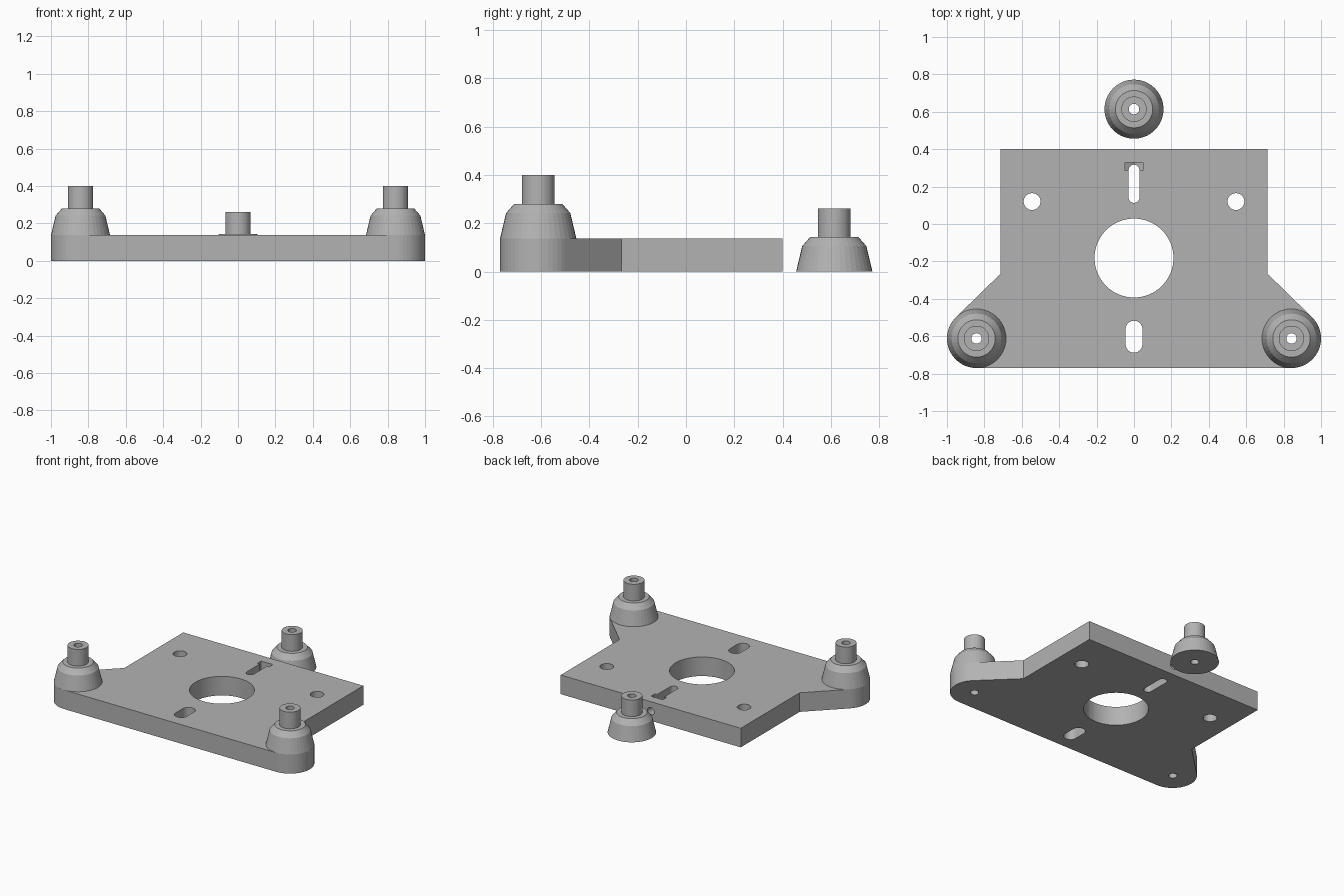
import bpy, bmesh, math
from mathutils import Matrix

if "Cube" in bpy.data.objects:
    bpy.data.objects.remove(bpy.data.objects["Cube"])

T = 0.137            # plate thickness
FOOT_R = 0.158       # standoff base radius, also the plate corner radius
CX, CY = 0.842, -0.612
HOLE_R = 0.028
SEG = 40

grey = bpy.data.materials.new("plain grey")
grey.diffuse_color = (0.45, 0.45, 0.45, 1)
grey.use_nodes = True
grey.node_tree.nodes["Principled BSDF"].inputs["Base Color"].default_value = grey.diffuse_color


def finish(name, bm):
    bmesh.ops.recalc_face_normals(bm, faces=bm.faces)
    me = bpy.data.meshes.new(name)
    bm.to_mesh(me)
    bm.free()
    me.materials.append(grey)
    ob = bpy.data.objects.new(name, me)
    bpy.context.collection.objects.link(ob)
    return ob


def prism(name, pts, z0, z1):
    """Extrude a 2D outline from z0 to z1."""
    bm = bmesh.new()
    face = bm.faces.new([bm.verts.new((x, y, z0)) for x, y in pts])
    ext = bmesh.ops.extrude_face_region(bm, geom=[face])
    verts = [v for v in ext["geom"] if isinstance(v, bmesh.types.BMVert)]
    bmesh.ops.translate(bm, verts=verts, vec=(0, 0, z1 - z0))
    return finish(name, bm)


def arc(cx, cy, r, a0, a1, n):
    return [(cx + r * math.cos(math.radians(a0 + (a1 - a0) * i / n)),
             cy + r * math.sin(math.radians(a0 + (a1 - a0) * i / n))) for i in range(n + 1)]


def circle(cx, cy, r, n=SEG):
    return arc(cx, cy, r, 0, 360, n)[:-1]


def slot(r, y0, y1):
    return arc(0, y1 - r, r, 0, 180, 14) + arc(0, y0 + r, r, 180, 360, 14)


def standoff(name, x, y, z):
    """Tapered foot with a neck and a through hole, turned around z."""
    profile = [(HOLE_R, 0), (FOOT_R, 0), (0.133, 0.105), (0.1, 0.143),
               (0.068, 0.143), (0.068, 0.262), (HOLE_R, 0.262)]
    bm = bmesh.new()
    rings = [[bm.verts.new((x + px, y + py, z + h)) for px, py in circle(0, 0, r)]
             for r, h in profile]
    for a, b in zip(rings, rings[1:] + rings[:1]):
        if z > 0 and a is rings[0]:
            continue                      # underside rests on the plate
        for i in range(SEG):
            j = (i + 1) % SEG
            bm.faces.new((a[i], a[j], b[j], b[i]))
    return finish(name, bm)


# Plate outline: right half, then mirrored
half = [(0, CY - FOOT_R)] + arc(CX, CY, FOOT_R, -90, 45, 18) + [(0.715, -0.267), (0.715, 0.4)]
outline = half + [(-x, y) for x, y in reversed(half[1:])]
plate = prism("mounting_plate", outline, 0, T)

# Vertical openings
openings = [circle(0, -0.182, 0.211, 64), slot(0.045, -0.688, -0.517), slot(0.029, 0.113, 0.317)]
for s in (-1, 1):
    openings += [circle(s * 0.545, 0.12, 0.045, 32), circle(s * CX, CY, HOLE_R)]
cutters = [prism("opening_cutter", p, -0.1, T + 0.1) for p in openings]

# Nut pocket and screw hole along y: outline (x, z) extruded, then stood up
upright = Matrix.Rotation(math.radians(90), 4, 'X')
pocket = [(-0.047, 0.3), (-0.047, 0.041), (0, 0.014), (0.047, 0.041), (0.047, 0.3)]
for name, pts, y0, y1 in (("nut_pocket_cutter", pocket, 0.286, 0.33),
                          ("screw_hole_cutter", circle(0, T / 2, 0.027, 24), 0.25, 0.5)):
    ob = prism(name, pts, -y1, -y0)
    ob.data.transform(upright)
    cutters.append(ob)

for c in cutters:
    c.hide_render = True
    c.hide_viewport = True
    m = plate.modifiers.new("cut", 'BOOLEAN')
    m.operation = 'DIFFERENCE'
    m.solver = 'EXACT'
    m.object = c

# Standoffs: two on the plate, one free behind it
standoff("left_standoff", -CX, CY, T)
standoff("right_standoff", CX, CY, T)
standoff("rear_standoff", 0, 0.614, 0)
